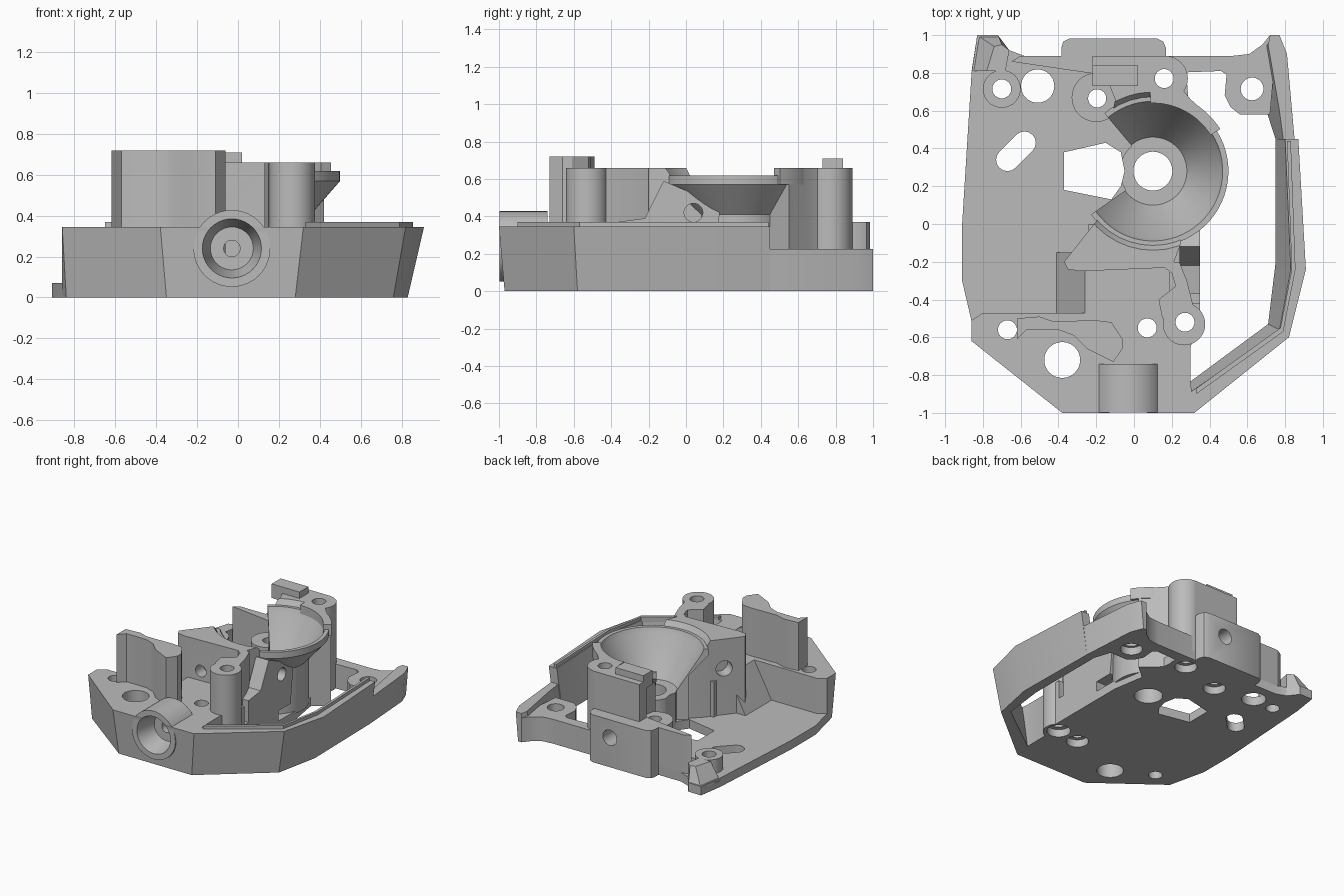
import bpy, bmesh, math
from mathutils import Matrix, Vector

if "Cube" in bpy.data.objects:
    bpy.data.objects.remove(bpy.data.objects["Cube"])

grey = bpy.data.materials.new("machined grey")
grey.use_nodes = True
grey.diffuse_color = (0.5, 0.5, 0.5, 1)
grey.node_tree.nodes["Principled BSDF"].inputs["Base Color"].default_value = (0.5, 0.5, 0.5, 1)
parts = []


def make(name, bm, keep=True):
    bmesh.ops.recalc_face_normals(bm, faces=bm.faces)
    me = bpy.data.meshes.new(name)
    bm.to_mesh(me)
    bm.free()
    ob = bpy.data.objects.new(name, me)
    bpy.context.collection.objects.link(ob)
    me.materials.append(grey)
    if keep:
        parts.append(ob)
    else:
        ob.hide_render = True
    return ob


def loft(name, low, z0, high, z1, keep=True, turn=None):
    """Solid between two outlines with the same number of corners."""
    bm = bmesh.new()
    a = [bm.verts.new((x, y, z0)) for x, y in low]
    b = [bm.verts.new((x, y, z1)) for x, y in high]
    bm.faces.new(a)
    bm.faces.new(b)
    for i in range(len(a)):
        j = (i + 1) % len(a)
        bm.faces.new((a[i], a[j], b[j], b[i]))
    if turn:
        bm.transform(turn)
    return make(name, bm, keep)


def prism(name, pts, z0, z1, keep=True, turn=None):
    return loft(name, pts, z0, pts, z1, keep, turn)


def rod(name, start, end, r, r2=None, keep=True):
    s, e = Vector(start), Vector(end)
    bm = bmesh.new()
    m = Matrix.Translation((s + e) / 2) @ (e - s).to_track_quat('Z', 'Y').to_matrix().to_4x4()
    bmesh.ops.create_cone(bm, cap_ends=True, segments=40, radius1=r,
                          radius2=r if r2 is None else r2, depth=(e - s).length, matrix=m)
    return make(name, bm, keep)


def sweep(name, profile, a0, a1, steps=48):
    """Closed radius-height profile turned part of the way round the bowl axis."""
    bm = bmesh.new()
    rings = []
    for i in range(steps + 1):
        a = math.radians(a0 + (a1 - a0) * i / steps)
        rings.append([bm.verts.new((BX + r * math.cos(a), BY + r * math.sin(a), z)) for r, z in profile])
    n = len(profile)
    for p, q in zip(rings, rings[1:]):
        for k in range(n):
            bm.faces.new((p[k], p[(k + 1) % n], q[(k + 1) % n], q[k]))
    bm.faces.new(rings[0])
    bm.faces.new(rings[-1])
    return make(name, bm)


def cut(targets, cutter):
    for ob in targets:
        mod = ob.modifiers.new("cut", 'BOOLEAN')
        mod.operation, mod.solver, mod.object = 'DIFFERENCE', 'EXACT', cutter
        bpy.context.view_layer.objects.active = ob
        bpy.ops.object.modifier_apply(modifier=mod.name)
    bpy.data.objects.remove(cutter)


def around(x, y, r):
    """Parts whose bounds reach an upright hole."""
    found = []
    for o in parts:
        xs = [v.co.x for v in o.data.vertices]
        ys = [v.co.y for v in o.data.vertices]
        if o.name != "bowl" and min(xs) < x + r and max(xs) > x - r and min(ys) < y + r and max(ys) > y - r:
            found.append(o)
    return found


def rect(x0, y0, x1, y1):
    return [(x0, y0), (x1, y0), (x1, y1), (x0, y1)]


BX, BY = 0.1, 0.28

# floor plate and raised front deck
floor = prism("floor_plate", [(-.84, -.6), (-.91, -.3), (-.91, 0), (-.86, .8), (-.83, 1), (-.72, 1),
              (-.66, .92), (-.58, .89), (.27, .89), (.3, .5), (.35, .2), (.35, -.1), (.3, -.6)], 0, .07)
edge = [(.3, -.65), (.35, -.5), (.35, 0), (-.24, 0), (-.24, -.47), (-.6, -.47), (-.8, -.47), (-.86, -.51)]
deck = loft("front_deck", [(-.84, -.6), (-.35, -.97), (.28, -.97), (.3, -.84)] + edge, 0,
            [(-.86, -.62), (-.38, -1), (.32, -1), (.3, -.84)] + edge, .345)
cut([deck], prism("cutter", rect(.19, -.42, .5, .1), .2, .5, keep=False))
loft("deck_ramp", rect(-.42, -.47, -.23, -.15), .05, rect(-.26, -.47, -.23, -.15), .345)

# leaning side wall, its rail and the lower rear arm
loft("side_wall", [(.28, -.97), (.76, -.58), (.83, -.24), (.82, .45), (.75, .45), (.75, -.2), (.71, -.53), (.29, -.84)], 0,
     [(.32, -1), (.82, -.6), (.91, -.24), (.87, .45), (.8, .45), (.83, -.24), (.77, -.56), (.3, -.89)], .345)
prism("wall_rail", [(.33, -.9), (.79, -.57), (.855, -.24), (.83, .44), (.81, .44), (.835, -.24), (.775, -.55), (.33, -.87)], .33, .37)
loft("rear_arm", [(.82, .45), (.79, .9), (.75, 1), (.72, 1), (.66, .92), (.7, .6), (.75, .45)], 0,
     [(.85, .45), (.81, .9), (.77, 1), (.72, 1), (.71, .95), (.77, .6), (.79, .45)], .225)
prism("rear_arm_lug", [(.2, .8), (.46, .81), (.49, .79), (.48, .68), (.51, .62), (.56, .58), (.72, .58), (.74, .8),
      (.72, 1), (.68, .95), (.61, .9), (.52, .89), (.2, .89)], 0, .19)

# curved tower on the deck
prism("front_tower", [(-.62, -.61), (-.57, -.56), (-.4, -.56), (-.32, -.59), (-.25, -.66), (-.11, -.73), (-.06, -.66),
      (-.06, -.61), (-.12, -.52), (-.2, -.51), (-.43, -.515), (-.5, -.49), (-.62, -.5)], .2, .72)
rod("front_post", (.265, -.53, 0), (.265, -.53, .66), .112)

# block below the bowl and the strip leading to the post
wedge = prism("bowl_wedge", [(-.37, -.2), (-.35, -.24), (-.28, -.25), (.2, -.23), (.25, -.1), (.25, .05),
              (.1, .12), (-.1, .12), (-.18, .04)], 0, .66)
prism("post_web", [(.13, -.4), (.15, -.5), (.33, -.5), (.28, -.3), (.24, -.2), (.12, -.2), (.2, -.26), (.22, -.33)], .1, .66)
yz = Matrix(((0, 0, 1, 0), (1, 0, 0, 0), (0, 1, 0, 0), (0, 0, 0, 1)))
bracket = prism("side_bracket", [(-.37, .15), (-.37, .37), (-.22, .39), (-.12, .59), (.02, .53), (.18, .42), (.15, .15)],
                .24, .35, turn=yz)

# bowl with hub and raised rim
sweep("bowl", [(.12, .05), (.26, .05), (.26, .41), (.4, .57), (.4, .62), (.37, .62), (.355, .58), (.18, .3), (.12, .3)], -145, 130)
sweep("bowl_rim", [(.36, .57), (.42, .57), (.42, .66), (.36, .66)], 32, 92, 16)
hub = rod("bowl_hub", (BX, BY, 0), (BX, BY, .3), .175)

# rear mass with rounded corner, walls and bosses
rear = prism("rear_mass", [(-.12, .55), (-.1, .66), (-.14, .76), (-.22, .8), (-.22, .89), (.17, .89), (.2, .8),
             (.25, .72), (.3, .66), (.42, .55), (.3, .45)], 0, .66)
column = rod("rear_column", (.165, .77, 0), (.165, .77, .66), .12)
prism("rear_tab", rect(-.22, .73, .02, .84), .6, .71)
back_block = prism("back_block", [(-.385, .85), (.17, .85), (.17, .93), (.155, .965), (.12, .983), (-.34, .983),
                   (-.375, .965), (-.385, .93)], 0, .37)
prism("back_wall", [(-.65, .86), (-.38, .82), (-.1, .78), (-.1, .89), (-.6, .89)], 0, .37)
loft("corner_block", [(-.86, .81), (-.68, .81), (-.66, .92), (-.72, 1), (-.83, 1)], .05,
     [(-.78, .81), (-.68, .81), (-.66, .92), (-.7, .95), (-.74, .94)], .18)
rod("corner_boss", (-.7, .715, 0), (-.7, .715, .18), .1)
rod("rear_boss", (-.2, .67, 0), (-.2, .67, .3), .13)
boss = rod("front_boss", (-.03, -.998, .24), (-.03, -.74, .24), .188)

# bowl interior and upright holes, some widened underneath
cut([wedge, rear, bracket, column], rod("cutter", (BX, BY, .29), (BX, BY, .82), .185, .52, keep=False))
holes = [(-.67, -.56, .05, 0), (-.38, -.72, .095, 0), (.07, -.55, .05, .08), (.27, -.52, .05, .085), (-.7, .715, .05, 0),
         (-.51, .73, .088, 0), (-.195, .665, .048, .08), (.16, .77, .05, .08), (.625, .715, .06, .08), (BX, BY, .103, 0)]
for x, y, r, wide in holes:
    cut(around(x, y, r), rod("cutter", (x, y, -.1), (x, y, .9), r, keep=False))
    if wide:
        cut(around(x, y, wide), rod("cutter", (x, y, -.1), (x, y, .06), wide, keep=False))

# window beside the bowl and the slanted slot
cut([floor, hub, wedge], prism("cutter", [(-.37, .38), (-.15, .43), (-.07, .38), (-.05, .28), (-.07, .2), (-.12, .13), (-.37, .18)], -.1, .5, keep=False))
slot = []
for cx, cy, start in ((-.58, .43, -45), (-.67, .34, 135)):
    for i in range(9):
        a = math.radians(start + 22.5 * i)
        slot.append((cx + .06 * math.cos(a), cy + .06 * math.sin(a)))
cut([floor], prism("cutter", slot, -.1, .2, keep=False))

# sideways bores
cut([boss, deck], rod("cutter", (-.03, -1.02, .24), (-.03, -.84, .24), .15, .105, keep=False))
cut([boss, deck], rod("cutter", (-.03, -1, .24), (-.03, -.6, .24), .04, keep=False))
cut([back_block, rear], rod("cutter", (-.03, 1.1, .23), (-.03, .75, .23), .06, keep=False))
cut([bracket], rod("cutter", (.5, .04, .42), (.27, .04, .42), .05, keep=False))
cut([wedge], rod("cutter", (-.39, 0, .43), (-.2, -.13, .43), .06, keep=False))
cut([wedge], rod("cutter", (-.15, -.4, .42), (-.15, -.15, .42), .045, keep=False))

# smooth round faces, crisp edges
bpy.ops.object.select_all(action='DESELECT')
for ob in parts:
    ob.select_set(True)
bpy.context.view_layer.objects.active = floor
bpy.ops.object.shade_smooth_by_angle(angle=math.radians(30))
